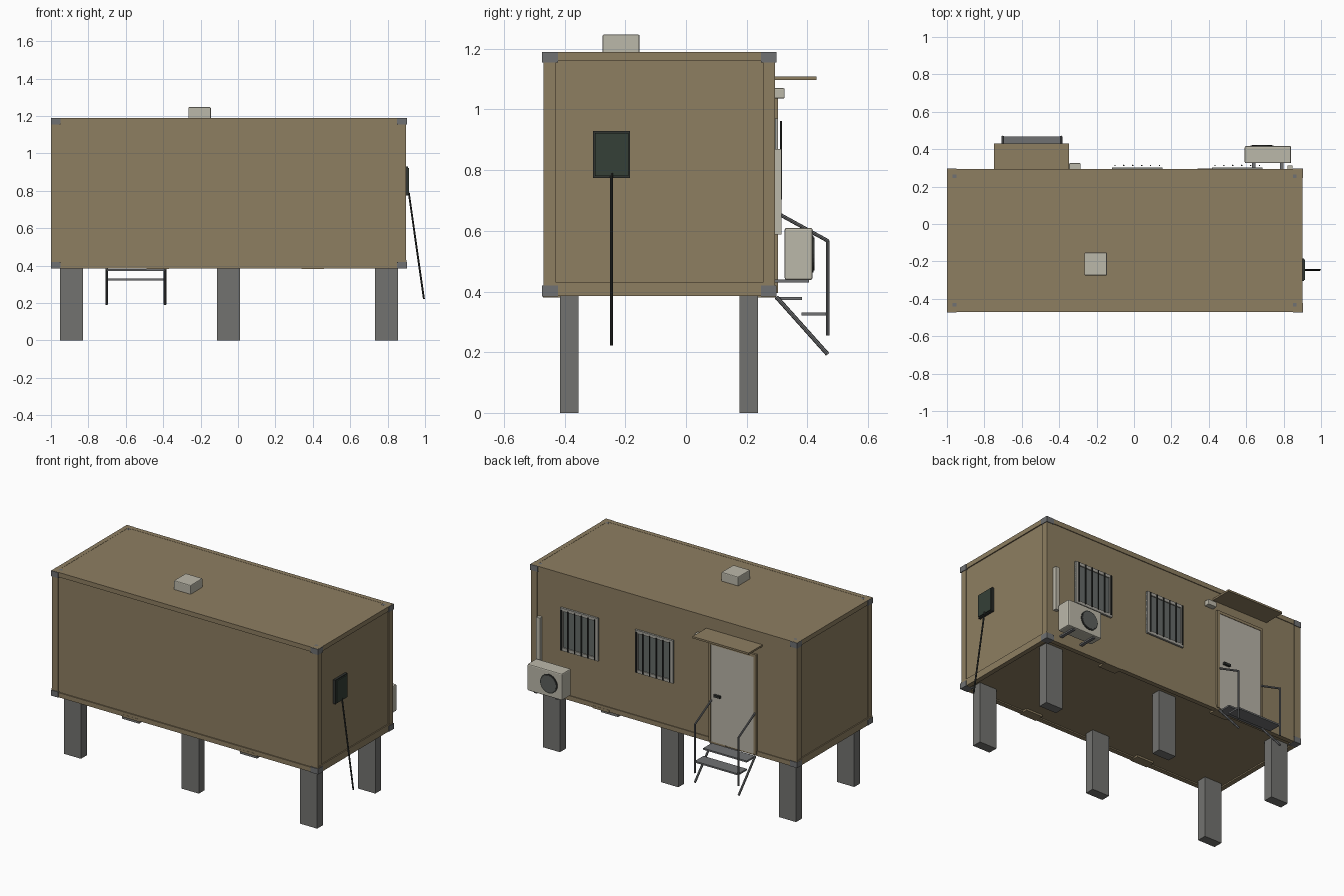
import bpy, bmesh, math
from mathutils import Vector

if "Cube" in bpy.data.objects:
    bpy.data.objects.remove(bpy.data.objects["Cube"])


def mat(name, r, g, b):
    m = bpy.data.materials.new(name)
    m.diffuse_color = (r, g, b, 1)
    m.use_nodes = True
    m.node_tree.nodes["Principled BSDF"].inputs["Base Color"].default_value = m.diffuse_color
    return m


TAN = mat("tan paint", 0.27, 0.21, 0.12)
CONCRETE = mat("concrete", 0.17, 0.17, 0.16)
STEEL = mat("grey steel", 0.16, 0.165, 0.17)
WHITE = mat("off white", 0.50, 0.48, 0.40)
DOOR = mat("door grey", 0.48, 0.45, 0.39)
FRAME = mat("window frame grey", 0.38, 0.37, 0.33)
GLASS = mat("window glass", 0.13, 0.145, 0.14)
GREEN = mat("dark green", 0.035, 0.05, 0.038)
DARK = mat("dark metal", 0.03, 0.033, 0.03)
FAN = mat("fan grey", 0.11, 0.115, 0.11)


def make(name, bm, m):
    me = bpy.data.meshes.new(name)
    bm.to_mesh(me)
    bm.free()
    me.materials.append(m)
    o = bpy.data.objects.new(name, me)
    bpy.context.collection.objects.link(o)
    return o


def box(name, x, y, z, m, bevel=0.0):
    """Box from (min, max) ranges on each axis."""
    bm = bmesh.new()
    bmesh.ops.create_cube(bm, size=1)
    for v in bm.verts:
        v.co = [r[0] if c < 0 else r[1] for c, r in zip(v.co, (x, y, z))]
    o = make(name, bm, m)
    if bevel:
        b = o.modifiers.new("bevel", "BEVEL")
        b.width, b.segments = bevel, 2
    return o


def bar(name, a, b, m, w=0.012, segs=4):
    """Straight bar between two points."""
    a, b = Vector(a), Vector(b)
    d = b - a
    bm = bmesh.new()
    r = w / 2 * (math.sqrt(2) if segs == 4 else 1)
    bmesh.ops.create_cone(bm, cap_ends=True, segments=segs, radius1=r, radius2=r, depth=d.length)
    o = make(name, bm, m)
    if segs == 4:
        bmr = bmesh.new()
        bmr.from_mesh(o.data)
        for v in bmr.verts:
            # square section, sides parallel to the axes
            v.co.x = math.copysign(w / 2, v.co.x + v.co.y)
            v.co.y = math.copysign(w / 2, v.co.y - v.co.x * 0.0 - 0.0) if abs(v.co.y) > 1e-5 else v.co.y
        bmr.free()
    o.location = (a + b) / 2
    o.rotation_mode = 'QUATERNION'
    o.rotation_quaternion = d.to_track_quat('Z', 'Y')
    return o


X0, X1, Y0, Y1, Z0, Z1 = -1.0, 0.9, -0.47, 0.295, 0.385, 1.19

# Recessed wall panels, floor and roof
box("wall_panels", (X0 + .007, X1 - .007), (Y0 + .007, Y1 - .005), (Z0 + .008, Z1 - .003), TAN)
box("roof_sheet", (X0 + .02, X1 - .02), (Y0 + .02, Y1 - .02), (Z1 - .02, Z1 - .001), TAN)

# Container frame: corner posts and rails
for x in ((X0 + .001, X0 + .045), (X1 - .045, X1 - .001)):
    for y in ((Y0 + .001, Y0 + .042), (Y1 - .042, Y1 - .001)):
        box("corner_post", x, y, (Z0 + .002, Z1 - .002), TAN)
for z in ((Z0, Z0 + .03), (Z1 - .03, Z1)):
    for y in ((Y0, Y0 + .03), (Y1 - .03, Y1)):
        box("long_rail", (X0 + .001, X1 - .001), y, z, TAN)
for z in ((Z0, Z0 + .045), (Z1 - .03, Z1)):
    for x in ((X0, X0 + .03), (X1 - .03, X1)):
        box("end_rail", x, (Y0 + .001, Y1 - .001), z, TAN)

# Grey corner castings, top faces kept under the roof paint
for x in ((X0 - .001, X0 + .05), (X1 - .05, X1 + .003)):
    for y in ((Y0 - .004, Y0 + .048), (Y1 - .048, Y1 + .003)):
        for z in ((Z0 - .001, Z0 + .035), (Z1 - .036, Z1 - .0005)):
            box("corner_casting", x, y, z, STEEL)

# Fork pockets under the long rails
for x in (-.43, .40):
    for y in ((Y0 - .001, Y0 + .06), (Y1 - .06, Y1 + .001)):
        box("fork_pocket", (x - .06, x + .06), y, (Z0 - .004, Z0 + .012), TAN)

# Concrete piers
for x in (-.89, -.05, .794):
    for y in (-.385, .207):
        box("pier", (x - .061, x + .061), (y - .03, y + .03), (0, Z0 + .012), CONCRETE)

# Roof vent
box("roof_vent", (-.265, -.145), (-.275, -.153), (Z1 - .005, 1.247), WHITE, .005)

# Sign panel and leaning pole on the right end
box("end_panel_back", (X1 - .008, X1 + .008), (-.306, -.184), (.774, .929), DARK)
box("end_panel_face", (X1 + .008, X1 + .015), (-.300, -.190), (.780, .923), GREEN)
bar("leaning_pole", (.913, -.245, .79), (.994, -.245, .222), DARK, .010, 8)

# Door with frame, handle, awning and lamp
for x in ((-.712, -.695), (-.388, -.371)):
    box("door_jamb", x, (Y1 - .006, Y1 + .008), (.395, 1.035), TAN)
box("door_head", (-.712, -.371), (Y1 - .006, Y1 + .008), (1.02, 1.038), TAN)
box("door_leaf", (-.695, -.388), (Y1 - .006, Y1 + .005), (.395, 1.02), DOOR)
box("door_handle", (-.46, -.415), (Y1 + .004, Y1 + .02), (.692, .706), DARK)
box("awning", (-.748, -.347), (Y1 - .005, .43), (1.097, 1.109), TAN)
box("lamp", (-.347, -.285), (Y1 - .005, .325), (1.036, 1.07), WHITE, .004)

# Barred windows
for x0 in (-.118, .417):
    x1, z0, z1 = x0 + .27, .695, .97
    box("window_glass", (x0, x1), (Y1 - .006, Y1 + .001), (z0, z1), GLASS)
    for x in ((x0, x0 + .02), (x1 - .02, x1)):
        box("window_side", x, (Y1 - .006, Y1 + .008), (z0, z1), FRAME)
    for z in ((z0, z0 + .02), (z1 - .02, z1)):
        box("window_edge", (x0 + .02, x1 - .02), (Y1 - .006, Y1 + .008), z, FRAME)
    for i in range(6):
        x = x0 + .016 + i * .0476
        bar("window_bar", (x, .313, z0 + .008), (x, .313, z1 - .008), DARK, .008, 8)

# Air conditioner with fan, brackets and pipe cover
box("air_conditioner", (.592, .84), (.325, .417), (.438, .61), WHITE, .007)
bar("fan_ring", (.685, .41, .524), (.685, .421, .524), DARK, .122, 24)
bar("fan_grille", (.685, .41, .524), (.685, .423, .524), FAN, .108, 24)
for x in (.64, .79):
    box("bracket", (x - .01, x + .01), (Y1 - .005, .405), (.429, .439), STEEL)
box("pipe_cover", (.822, .848), (Y1 - .006, .314), (.588, .87), WHITE)

# Steps with stringers and handrails
box("upper_tread", (-.70, -.39), (.295, .382), (.372, .382), STEEL)
box("lower_tread", (-.70, -.39), (.38, .467), (.321, .331), STEEL)
for x in (-.702, -.39):
    bar("stringer", (x, .298, .382), (x, .467, .193), STEEL, .014, 8)
    bar("rail_post", (x, .467, .255), (x, .467, .568), STEEL, .011, 8)
    bar("handrail", (x, .298, .66), (x, .469, .566), STEEL, .012, 8)
